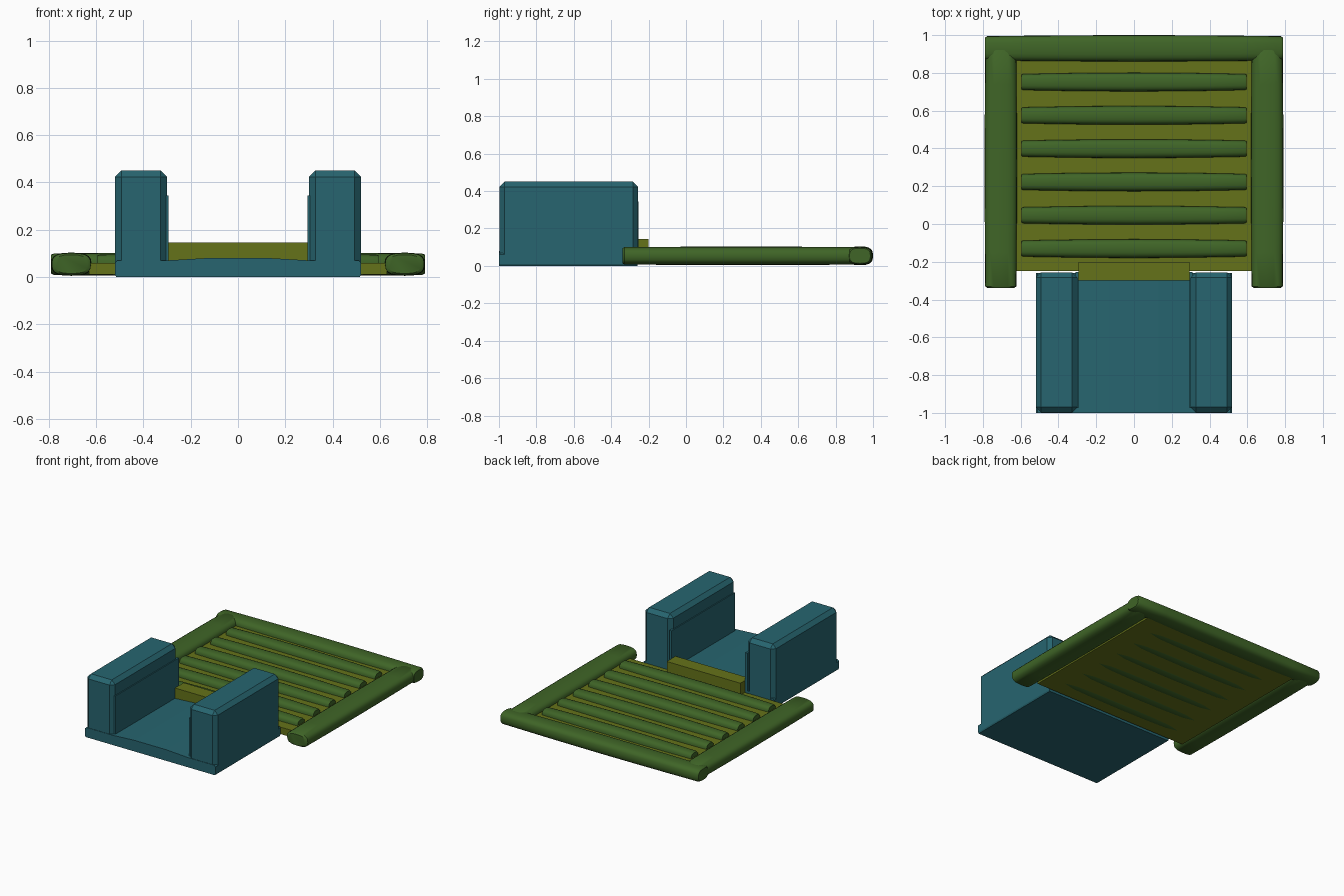
import bpy, bmesh
from math import cos, sin, pi, copysign

if "Cube" in bpy.data.objects:
    bpy.data.objects.remove(bpy.data.objects["Cube"])


def material(name, color):
    m = bpy.data.materials.new(name)
    m.diffuse_color = (*color, 1)
    m.use_nodes = True
    m.node_tree.nodes["Principled BSDF"].inputs["Base Color"].default_value = m.diffuse_color
    return m


TEAL = material("teal", (0.02, 0.13, 0.16))
GREEN = material("dark_green", (0.05, 0.13, 0.02))
OLIVE = material("olive", (0.13, 0.17, 0.01))


def finish(bm, name, mat, smooth=False):
    bmesh.ops.recalc_face_normals(bm, faces=bm.faces)
    me = bpy.data.meshes.new(name)
    bm.to_mesh(me)
    bm.free()
    ob = bpy.data.objects.new(name, me)
    bpy.context.collection.objects.link(ob)
    me.materials.append(mat)
    if smooth:
        bpy.ops.object.select_all(action='DESELECT')
        ob.select_set(True)
        bpy.context.view_layer.objects.active = ob
        bpy.ops.object.shade_smooth_by_angle(angle=0.7)
    return ob


def box(name, lo, hi, mat, bevel=0.0):
    bm = bmesh.new()
    bmesh.ops.create_cube(bm, size=1)
    for v in bm.verts:
        v.co = [(a + b) / 2 + c * (b - a) for a, b, c in zip(lo, hi, v.co)]
    if bevel:
        edges = [e for e in bm.edges if max(v.co.z for v in e.verts) > hi[2] - 1e-4]
        bmesh.ops.bevel(bm, geom=edges, offset=bevel, segments=1, affect='EDGES')
    return finish(bm, name, mat)


def extrude_y(name, profile, y0, y1, mat):
    bm = bmesh.new()
    f = bm.faces.new([bm.verts.new((x, y0, z)) for x, z in profile])
    out = bmesh.ops.extrude_face_region(bm, geom=[f])
    for v in out["geom"]:
        if isinstance(v, bmesh.types.BMVert):
            v.co.y = y1
    return finish(bm, name, mat)


def bar(name, axis, start, end, across, z, width, height, mat, taper):
    """Padded bar: rounded-square section, slightly fuller in the middle."""
    n = 20
    length = end - start
    stations = [(0, .80), (.008, taper)]
    stations += [(t, taper + (1 - taper) * sin(pi * t)) for t in (.15, .3, .5, .7, .85)]
    stations += [(.992, taper), (1, .80)]
    bm = bmesh.new()
    rings = []
    for t, s in stations:
        ring = []
        for i in range(n):
            a = 2 * pi * i / n
            c, d = [copysign(abs(q) ** .7, q) for q in (cos(a), sin(a))]
            along, side = start + t * length, across + c * s * width / 2
            p = (along, side) if axis == 'x' else (side, along)
            ring.append(bm.verts.new((*p, z + d * s * height / 2)))
        rings.append(ring)
    for r, q in zip(rings, rings[1:]):
        for i in range(n):
            j = (i + 1) % n
            bm.faces.new((r[i], r[j], q[j], q[i]))
    bm.faces.new(rings[0])
    bm.faces.new(rings[-1])
    return finish(bm, name, mat, True)


# Trough: base with a slightly crowned floor, two side walls and inner liners
extrude_y("trough_base", [(-.515, 0), (.515, 0), (.52, .01), (.52, .06), (.51, .07), (.3, .07),
                          (.13, .08), (-.13, .08), (-.3, .07), (-.51, .07), (-.52, .06),
                          (-.52, .01)], -1, -.26, TEAL)
for s, side in ((-1, "left"), (1, "right")):
    x0, x1 = sorted((s * .30, s * .52))
    box(side + "_wall", (x0, -.997, .05), (x1, -.257, .45), TEAL, .027)
    x0, x1 = sorted((s * .293, s * .31))
    box(side + "_wall_liner", (x0, -.975, .06), (x1, -.255, .345), TEAL)

# Joining block between trough and mat
box("joining_block", (-.293, -.30, .05), (.293, -.20, .145), OLIVE)

# Mat panel with padded slats and frame
box("mat_panel", (-.63, -.25, .01), (.63, .92, .06), OLIVE)
for i in range(6):
    bar(f"slat_{i + 1}", 'x', -.595, .595, -.13 + i * .1763, .053, .1, .096, GREEN, .86)
for s, side in ((-1, "left"), (1, "right")):
    bar(side + "_frame_rail", 'y', -.34, .93, s * .705, .054, .172, .098, GREEN, .96)
bar("back_frame_rail", 'x', -.79, .79, .93, .054, .14, .1, GREEN, .92)
